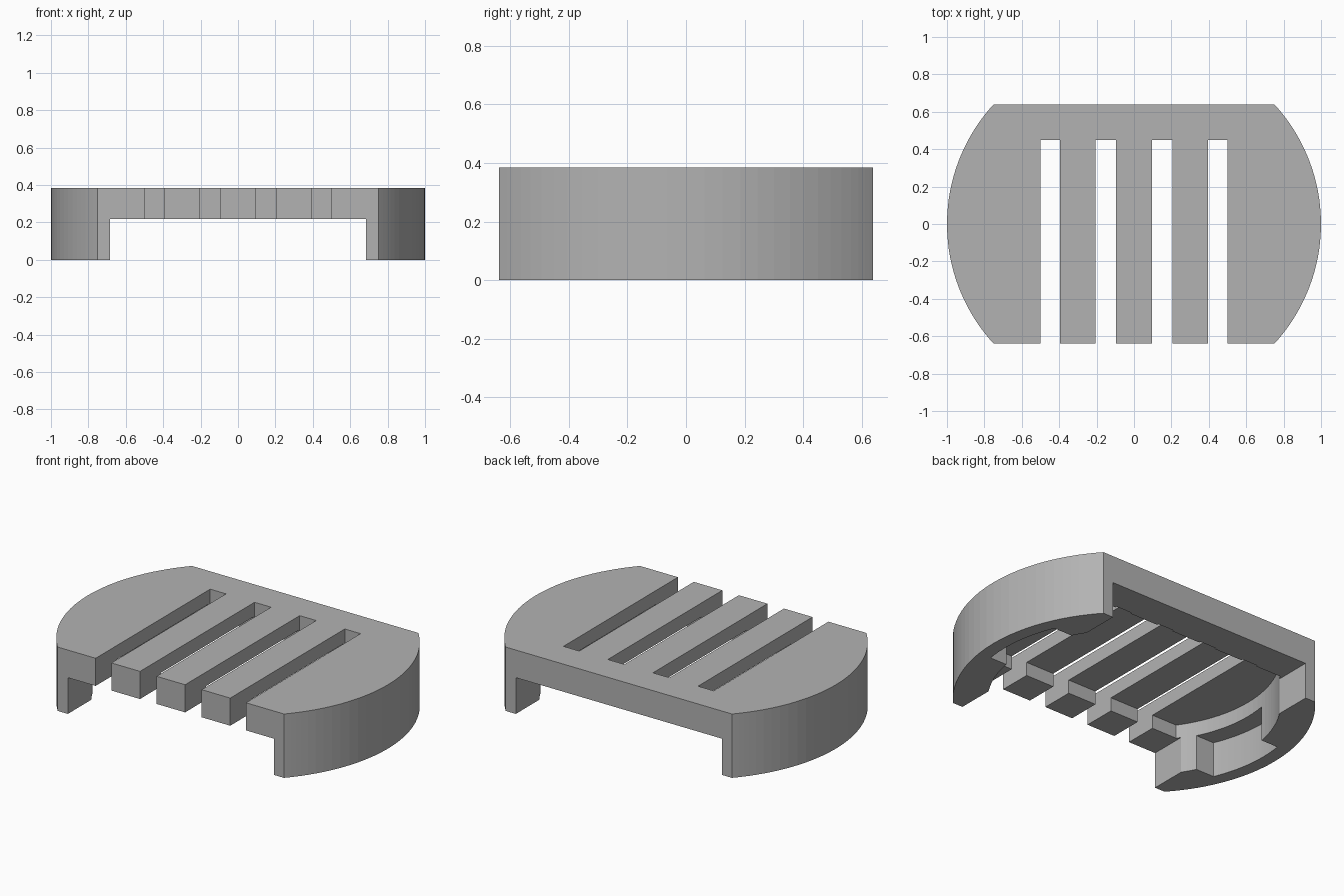
import bpy
import bmesh
import math

if "Cube" in bpy.data.objects:
    bpy.data.objects.remove(bpy.data.objects["Cube"], do_unlink=True)

CENTRE = 0.055      # x offset of each side arc's centre
HEIGHT = 0.384
HALF_DEPTH = 0.638


def arc(radius, y0, y1, side=1, steps=32):
    """Side arc running from y0 to y1, measured on the +x side."""
    points = []
    for i in range(steps + 1):
        y = y0 + (y1 - y0) * (0.5 - 0.5 * math.cos(math.pi * i / steps))
        points.append((side * (CENTRE + math.sqrt(radius ** 2 - y ** 2)), side * y))
    return points


def prism(name, outline, z0, z1):
    bm = bmesh.new()
    face = bm.faces.new([bm.verts.new((x, y, z0)) for x, y in outline])
    top = bmesh.ops.extrude_face_region(bm, geom=[face])["geom"]
    bmesh.ops.translate(bm, vec=(0, 0, z1 - z0),
                        verts=[v for v in top if isinstance(v, bmesh.types.BMVert)])
    bmesh.ops.recalc_face_normals(bm, faces=bm.faces)
    mesh = bpy.data.meshes.new(name)
    bm.to_mesh(mesh)
    bm.free()
    obj = bpy.data.objects.new(name, mesh)
    bpy.context.collection.objects.link(obj)
    return obj


def box(name, x0, x1, y0, y1, z0, z1):
    return prism(name, [(x0, y0), (x1, y0), (x1, y1), (x0, y1)], z0, z1)


def barrel(radius, half):
    """Outline with two bulging sides and two straight ends."""
    return arc(radius, -half, half) + arc(radius, -half, half, -1)


# Slatted platform body
body = prism("slatted_stand", barrel(0.945, HALF_DEPTH), 0, HEIGHT)

# Gap between the legs and the shallow pocket under the slats
cutters = [
    box("leg_gap_cutter", -0.685, 0.685, -1, 1, -0.1, 0.218),
    prism("pocket_cutter", barrel(0.755, 0.44), -0.1, 0.3),
]

# Inner leg notches, turned half way round from one another
for side in (1, -1):
    outline = [(side * 0.6, side * -0.13)] + arc(0.865, -0.13, 0.34, side) + [(side * 0.6, side * 0.34)]
    cutters.append(prism("notch_cutter", outline, -0.1, 0.212))

# Slots open at the front
for side in (1, -1):
    for near, far in ((0.095, 0.205), (0.395, 0.5)):
        x0, x1 = sorted((side * near, side * far))
        cutters.append(box("slot_cutter", x0, x1, -1, 0.45, -0.2, 1))

bpy.context.view_layer.objects.active = body
for cutter in cutters:
    cutter.hide_render = True
    mod = body.modifiers.new("cut", "BOOLEAN")
    mod.operation = "DIFFERENCE"
    mod.solver = "EXACT"
    mod.object = cutter
    bpy.ops.object.modifier_apply(modifier=mod.name)
    bpy.data.objects.remove(cutter, do_unlink=True)

# Single grey finish
grey = bpy.data.materials.new("plain_grey")
grey.use_nodes = True
colour = (0.45, 0.45, 0.45, 1)
grey.diffuse_color = colour
grey.node_tree.nodes["Principled BSDF"].inputs["Base Color"].default_value = colour
body.data.materials.clear()
body.data.materials.append(grey)
for poly in body.data.polygons:
    poly.material_index = 0
